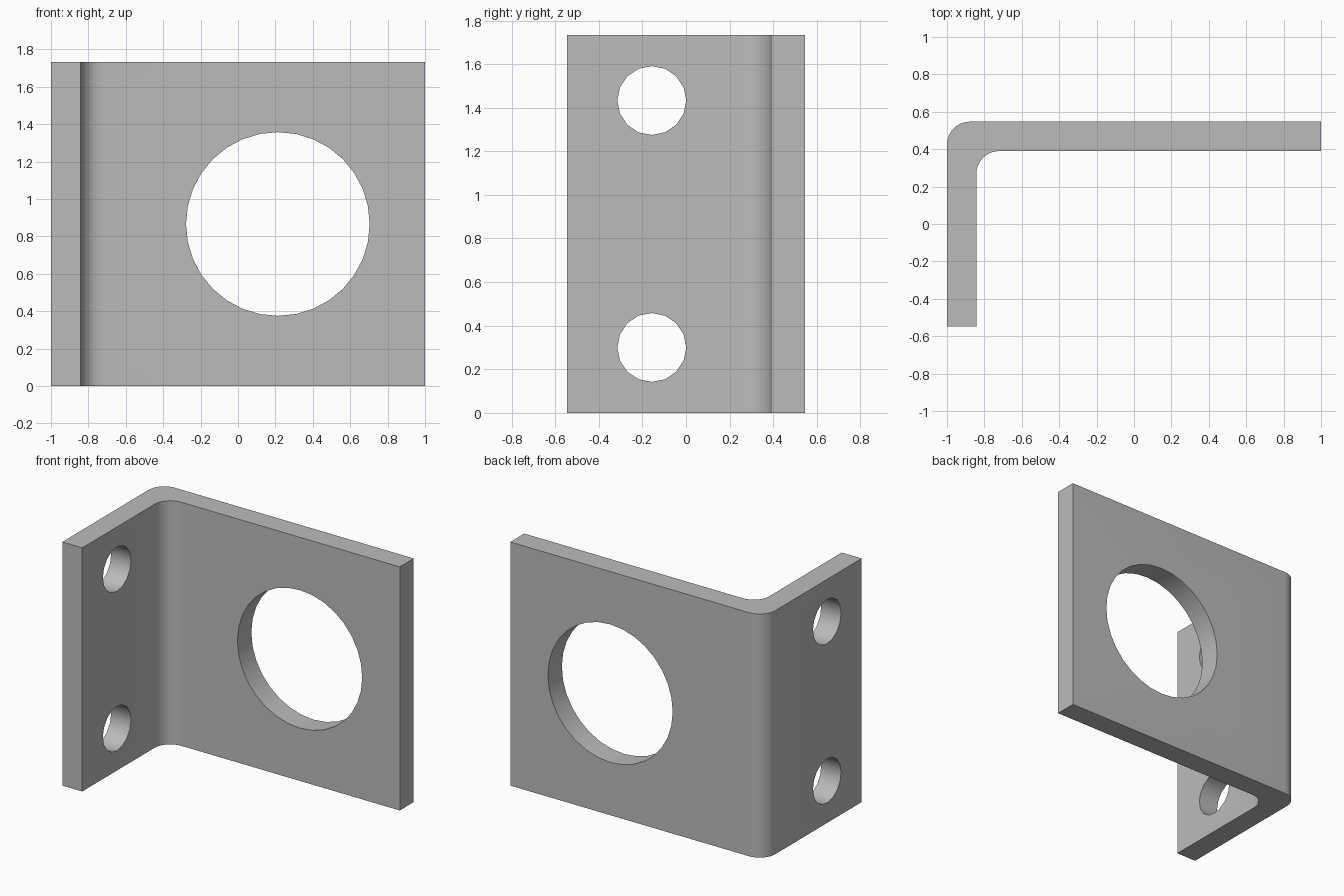
import bpy, bmesh, math
from mathutils import Matrix, Vector

cube = bpy.data.objects.get("Cube")
if cube:
    bpy.data.objects.remove(cube, do_unlink=True)

W, D, H = 1.0, 0.547, 1.733      # half width, half depth, height
T, R = 0.157, 0.122              # sheet thickness, bend radius

grey = bpy.data.materials.new("plain grey")
grey.use_nodes = True
colour = (0.5, 0.5, 0.5, 1)
grey.diffuse_color = colour
grey.node_tree.nodes["Principled BSDF"].inputs["Base Color"].default_value = colour


def add_object(name, bm):
    mesh = bpy.data.meshes.new(name)
    bm.to_mesh(mesh)
    bm.free()
    mesh.materials.append(grey)
    obj = bpy.data.objects.new(name, mesh)
    bpy.context.collection.objects.link(obj)
    return obj


def bend(cx, cy, start, end, steps=8):
    """Quarter-circle points between two angles in degrees."""
    angles = [math.radians(start + (end - start) * i / steps) for i in range(steps + 1)]
    return [(cx + R * math.cos(a), cy + R * math.sin(a)) for a in angles]


# L-shaped plate with rounded bend, extruded upwards
profile = [(-W, -D), (-W + T, -D)]
profile += bend(-W + T + R, D - T - R, 180, 90)
profile += [(W, D - T), (W, D)]
profile += bend(-W + R, D - R, 90, 180)

bm = bmesh.new()
base = bm.faces.new([bm.verts.new((x, y, 0)) for x, y in profile])
top = bmesh.ops.extrude_face_region(bm, geom=[base])
bmesh.ops.translate(bm, vec=(0, 0, H), verts=[g for g in top["geom"] if isinstance(g, bmesh.types.BMVert)])
bmesh.ops.recalc_face_normals(bm, faces=bm.faces)
bracket = add_object("angle_bracket", bm)
bpy.context.view_layer.objects.active = bracket
bracket.select_set(True)


def drill(centre, radius, sides, axis):
    """Cut a round hole through the bracket along an axis."""
    bm = bmesh.new()
    bmesh.ops.create_cone(bm, cap_ends=True, segments=sides, radius1=radius, radius2=radius, depth=0.5)
    turn = Matrix.Rotation(math.pi / 2, 4, axis)
    bmesh.ops.transform(bm, matrix=Matrix.Translation(Vector(centre)) @ turn, verts=bm.verts)
    cutter = add_object("hole_cutter", bm)
    cutter.hide_render = True
    mod = bracket.modifiers.new("hole", 'BOOLEAN')
    mod.operation, mod.solver, mod.object = 'DIFFERENCE', 'EXACT', cutter
    bpy.ops.object.modifier_apply(modifier=mod.name)
    bpy.data.objects.remove(cutter, do_unlink=True)


# Large opening in the wide plate, two bolt holes in the side flange
drill((0.213, D - T / 2, H / 2), 0.491, 32, 'X')
for z in (0.3, H - 0.3):
    drill((-W + T / 2, -0.157, z), 0.158, 16, 'Y')

bpy.ops.object.shade_smooth_by_angle(angle=math.radians(30))
